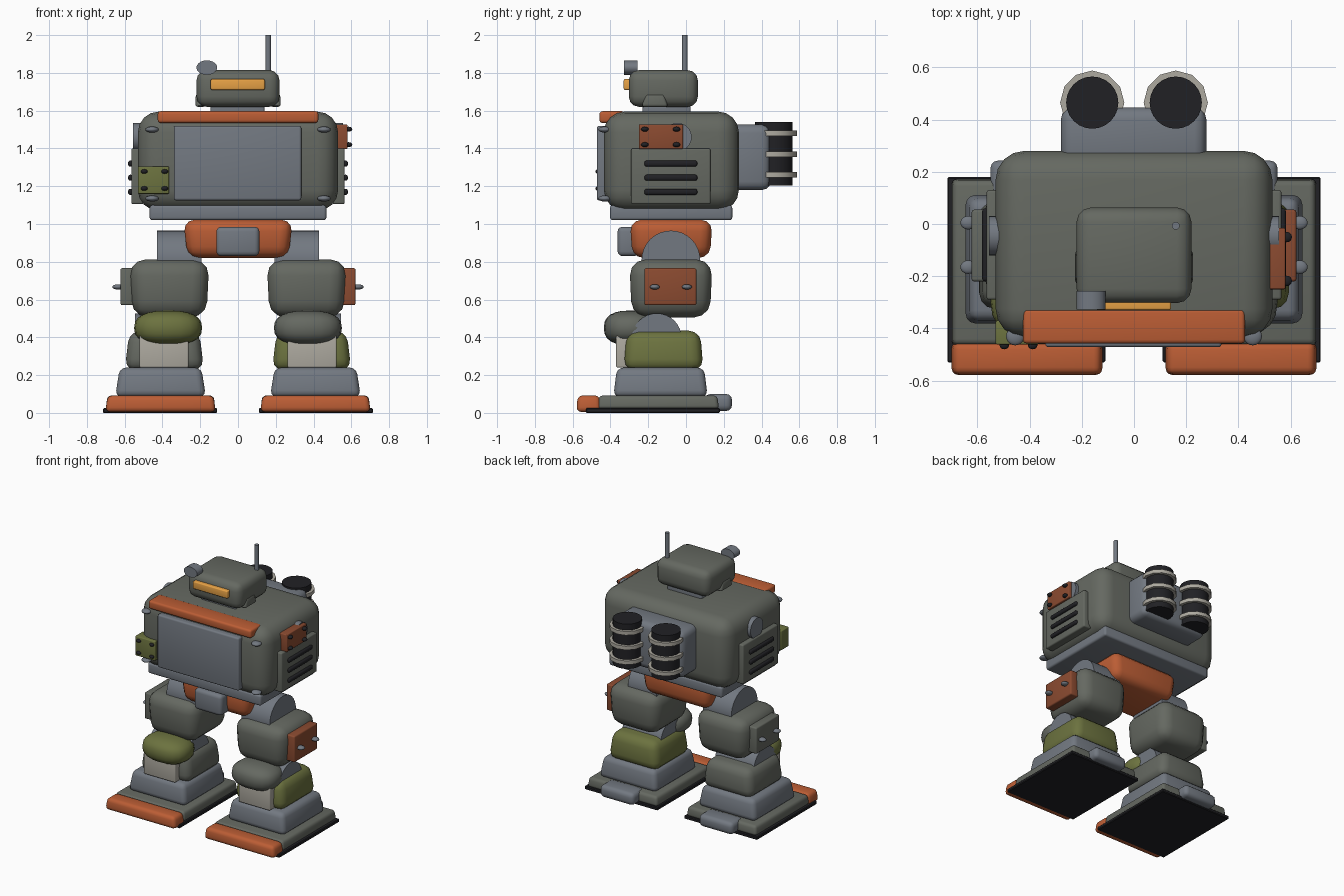
import bpy, bmesh, math
from mathutils import Matrix, Vector

if "Cube" in bpy.data.objects:
    bpy.data.objects.remove(bpy.data.objects["Cube"])

COLORS = {
    "grey": (0.13, 0.14, 0.12), "slate": (0.17, 0.19, 0.22), "orange": (0.50, 0.11, 0.035),
    "rust": (0.26, 0.07, 0.03), "olive": (0.15, 0.17, 0.05), "black": (0.015, 0.015, 0.018),
    "bone": (0.42, 0.40, 0.35), "amber": (0.80, 0.36, 0.06),
}
MATS = {}
for key, rgb in COLORS.items():
    MATS[key] = bpy.data.materials.new(key)
    MATS[key].diffuse_color = (*rgb, 1)


def finish(name, bm, color, angle=35):
    bmesh.ops.recalc_face_normals(bm, faces=bm.faces)
    me = bpy.data.meshes.new(name)
    bm.to_mesh(me)
    bm.free()
    for p in me.polygons:
        p.use_smooth = True
    me.set_sharp_from_angle(angle=math.radians(angle))
    me.materials.append(MATS[color])
    ob = bpy.data.objects.new(name, me)
    bpy.context.collection.objects.link(ob)
    return ob


def box(name, x, y, z, color, bevel=0.01, top=(1, 1), bottom=(1, 1), seg=3):
    """Rounded box from (min, max) ranges, with optional top/bottom taper."""
    bm = bmesh.new()
    bmesh.ops.create_cube(bm, size=1)
    c = Vector([(r[0] + r[1]) / 2 for r in (x, y, z)])
    d = [abs(r[1] - r[0]) for r in (x, y, z)]
    for v in bm.verts:
        t = top if v.co.z > 0 else bottom
        v.co = c + Vector((v.co.x * d[0] * t[0], v.co.y * d[1] * t[1], v.co.z * d[2]))
    if bevel:
        bmesh.ops.bevel(bm, geom=bm.edges[:], offset=bevel, segments=seg, profile=0.5,
                        affect='EDGES', clamp_overlap=True)
    return finish(name, bm, color)


def cyl(name, center, r, length, axis, color, sides=32, stretch=(1, 1, 1)):
    bm = bmesh.new()
    bmesh.ops.create_cone(bm, cap_ends=True, segments=sides, radius1=r, radius2=r, depth=length)
    rot = {'X': Matrix.Rotation(math.pi / 2, 4, 'Y'), 'Y': Matrix.Rotation(math.pi / 2, 4, 'X'),
           'Z': Matrix.Identity(4)}[axis]
    bm.transform(Matrix.Translation(center) @ Matrix.Diagonal((*stretch, 1)) @ rot)
    return finish(name, bm, color)


def ball(name, center, radii, color, power=1.0):
    bm = bmesh.new()
    bmesh.ops.create_uvsphere(bm, u_segments=20, v_segments=12, radius=1)
    for v in bm.verts:
        v.co = Vector([center[i] + radii[i] * math.copysign(abs(v.co[i]) ** power, v.co[i])
                       for i in range(3)])
    return finish(name, bm, color, 80)


def mx(s, a, b):
    """x range mirrored to side s."""
    return tuple(sorted((s * a, s * b)))


for s, side in ((-1, "left"), (1, "right")):
    n = side + "_"
    # foot
    box(n + "sole", mx(s, .11, .715), (-.53, .18), (0, .025), "black", .005, seg=1)
    box(n + "foot", mx(s, .12, .70), (-.47, .175), (.02, .092), "grey", .02, top=(.97, .97))
    box(n + "toe", mx(s, .118, .702), (-.58, -.45), (.005, .092), "orange", .025, top=(.96, .9))
    box(n + "heel", mx(s, .27, .55), (.10, .243), (.01, .10), "slate", .03)
    # lower leg
    box(n + "ankle", mx(s, .17, .65), (-.385, .115), (.085, .24), "slate", .035, top=(.9, .92))
    box(n + "shin", mx(s, .18, .60), (-.33, .092), (.225, .435),
        "olive" if s > 0 else "grey", .06, top=(.88, .92))
    box(n + "shin_plate", mx(s, .262, .522), (-.37, -.28), (.24, .41), "bone", .008)
    ball(n + "knee_cap", (s * .37, -.295, .45), (.18, .14, .092), "grey" if s > 0 else "olive", .8)
    cyl(n + "knee_joint", (s * .385, -.155, .395), .132, .32, 'X', "slate")
    # upper leg
    box(n + "thigh", mx(s, .152, .575), (-.30, .14), (.505, .812), "grey", .085, bottom=(.93, .94))
    box(n + "thigh_box", mx(s, .55, .622), (-.22, .055), (.57, .766),
        "rust" if s > 0 else "grey", .01)
    for y in (-.165, .005):
        ball(n + "thigh_peg", (s * .635, y, .667), (.03, .026, .014), "slate")
    cyl(n + "hip_joint", (s * .31, -.08, .81), .155, .235, 'X', "slate")
    # torso side vent
    box(n + "vent_panel", mx(s, .50, .565), (-.29, .13), (1.105, 1.40), "grey", .01)
    for z in (1.17, 1.245, 1.32):
        box(n + "vent_slot", mx(s, .555, .582), (-.22, .06), (z - .016, z + .016), "black", .012)
    cyl(n + "shoulder_disc", (s * .525, -.045, 1.46), .075, .06, 'X', "slate")
    for z in (1.135, 1.50):
        ball(n + "chest_bolt", (s * .455, -.43, z), (.035, .035, .016), "slate")
    # head ear
    box(n + "ear", mx(s, .17, .226), (-.235, -.095), (1.62, 1.69), "grey", .015, top=(.9, .7))
    # exhaust canister with rings
    cyl(n + "canister", (s * .16, .465, 1.372), .10, .335, 'Z', "black", 24)
    for z in (1.26, 1.37, 1.48):
        cyl(n + "canister_ring", (s * .16, .465, z), .123, .028, 'Z', "bone", 12)

# pelvis and waist
box("pelvis", (-.29, .29), (-.297, .14), (.82, 1.022), "orange", .06, bottom=(.92, .94))
box("pelvis_block", (-.115, .113), (-.362, -.25), (.83, .985), "slate", .025)
box("waist_slab", (-.468, .468), (-.402, .245), (1.02, 1.10), "slate", .015)

# torso
box("torso", (-.53, .53), (-.435, .28), (1.07, 1.595), "grey", .11, seg=4)
box("chest_plate", (-.34, .335), (-.472, -.40), (1.125, 1.52), "slate", .012)
box("collar_bar", (-.425, .425), (-.458, -.325), (1.535, 1.597), "orange", .015)

# bolted repair patches
box("chest_patch", (-.53, -.365), (-.462, -.37), (1.16, 1.305), "olive", .006)
for x in (-.497, -.388):
    for z in (1.188, 1.278):
        ball("chest_patch_bolt", (x, -.464, z), (.018, .016, .012), "black")
box("side_patch", (.50, .58), (-.25, -.015), (1.397, 1.527), "rust", .006)
for y in (-.218, -.05):
    for z in (1.42, 1.502):
        ball("side_patch_bolt", (.585, y, z), (.02, .02, .013), "black")

# head
box("neck", (-.145, .14), (-.23, .025), (1.57, 1.64), "slate", .01)
box("head", (-.22, .22), (-.303, .063), (1.62, 1.815), "grey", .055)
box("visor", (-.145, .142), (-.33, -.27), (1.71, 1.767), "amber", .008)
cyl("sensor", (-.165, -.292, 1.828), .055, .07, 'Y', "slate", 20, (1, 1, .7))
cyl("antenna", (.16, -.007, 1.89), .015, .22, 'Z', "slate", 12)

# backpack
box("backpack", (-.28, .277), (.22, .447), (1.18, 1.527), "slate", .045)

for m in bpy.data.materials:
    if m.users and not m.is_grease_pencil:
        m.use_nodes = True
        m.node_tree.nodes["Principled BSDF"].inputs["Base Color"].default_value = m.diffuse_color
